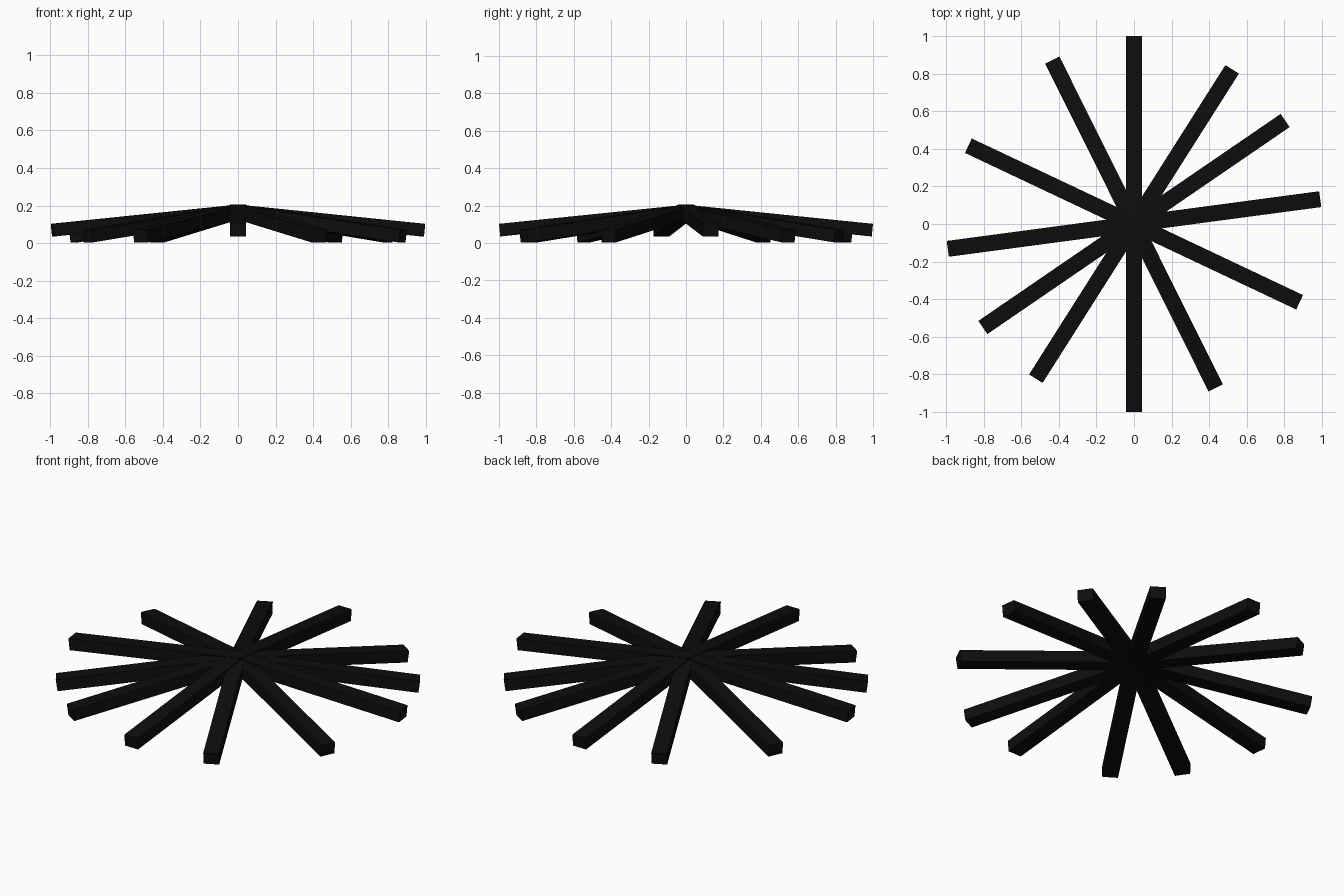
import bpy
from math import radians, cos, sin, atan2, hypot
from mathutils import Matrix, Vector

if "Cube" in bpy.data.objects:
    bpy.data.objects.remove(bpy.data.objects["Cube"])

WIDTH, THICK, TOP = 0.085, 0.068, 0.205

black = bpy.data.materials.new("black")
black.diffuse_color = (0.004, 0.004, 0.004, 1)
black.use_nodes = True
black.node_tree.nodes["Principled BSDF"].inputs["Base Color"].default_value = black.diffuse_color


def arm(name, angle, reach, tip_z):
    """Square-ended bar sloping from the hub down to tip_z (underside height)."""
    slope = atan2(TOP - THICK - tip_z, reach)
    length = hypot(reach, TOP - THICK - tip_z)
    bpy.ops.mesh.primitive_cube_add(size=1)
    ob = bpy.context.object
    ob.name = name
    ob.data.transform(Matrix.Translation((0.5, 0, -0.5)))
    ob.data.transform(Matrix.Diagonal(Vector((length, WIDTH, THICK, 1))))
    ob.rotation_euler = (0, slope, radians(angle))
    ob.location = (0, 0, TOP)
    ob.data.materials.append(black)


# six arms, each repeated on the opposite side: angle, reach, underside at tip
ARMS = [(90, 1.0, 0.035), (57.6, 0.975, 0.003), (34.4, 0.975, 0.003),
        (7.6, 1.0, 0.035), (-25.3, 0.975, 0.003), (-63.5, 0.975, 0.003)]
for i, (angle, reach, tip_z) in enumerate(ARMS):
    arm(f"arm_{i + 1}_a", angle, reach, tip_z)
    arm(f"arm_{i + 1}_b", angle + 180, reach, tip_z)
